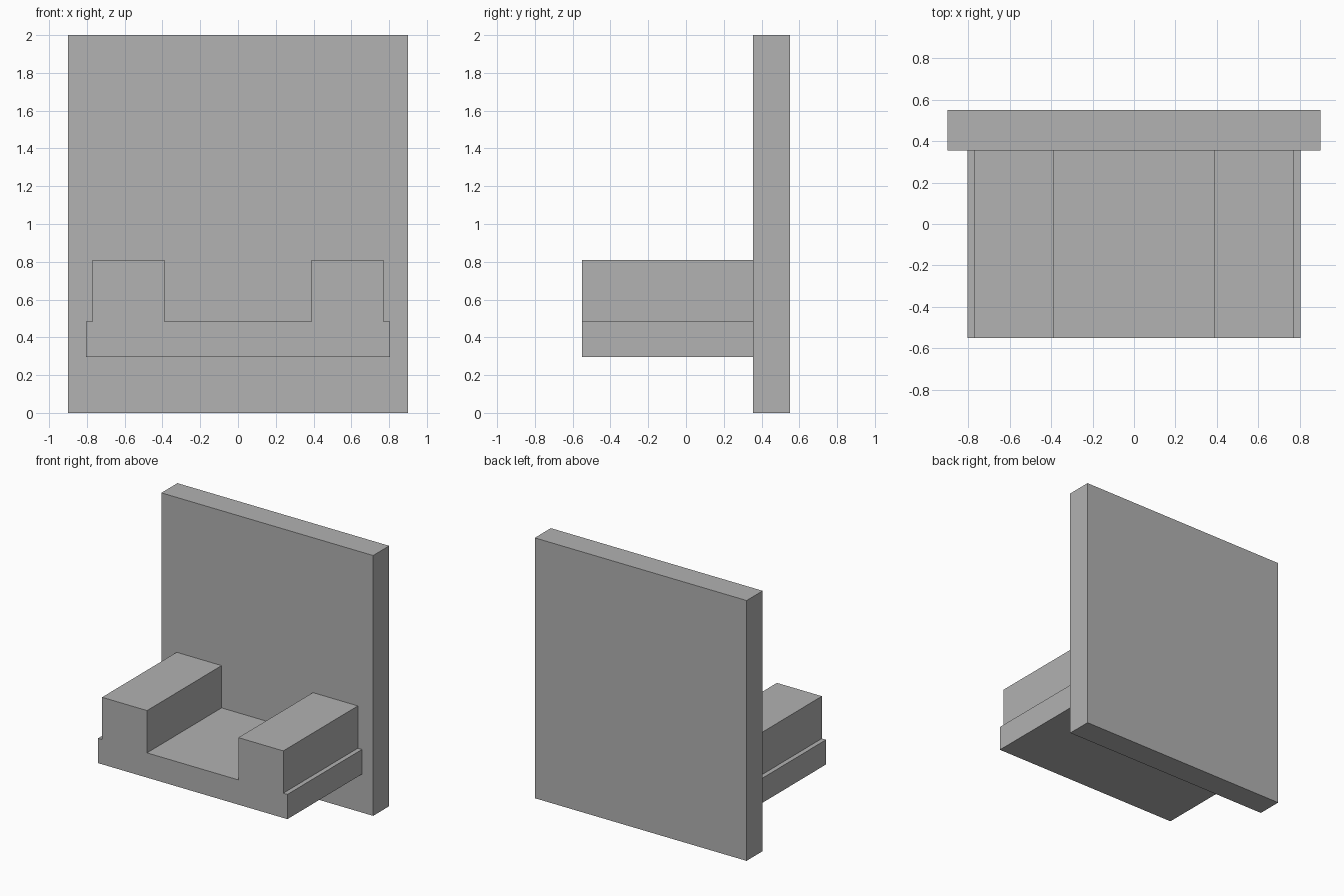
import bpy
import bmesh

cube = bpy.data.objects.get("Cube")
if cube:
    bpy.data.objects.remove(cube, do_unlink=True)

grey = bpy.data.materials.new("plain grey")
grey.use_nodes = True
colour = (0.445, 0.445, 0.445, 1)
grey.diffuse_color = colour
grey.node_tree.nodes["Principled BSDF"].inputs["Base Color"].default_value = colour


def extrude_profile(name, half, y_front, y_back):
    """Mirror a right-hand (x, z) outline across x = 0 and extrude it along y."""
    outline = half + [(-x, z) for x, z in reversed(half)]
    bm = bmesh.new()
    face = bm.faces.new([bm.verts.new((x, y_front, z)) for x, z in outline])
    result = bmesh.ops.extrude_face_region(bm, geom=[face], use_keep_orig=True)
    moved = [v for v in result["geom"] if isinstance(v, bmesh.types.BMVert)]
    bmesh.ops.translate(bm, verts=moved, vec=(0, y_back - y_front, 0))
    bmesh.ops.recalc_face_normals(bm, faces=bm.faces)
    mesh = bpy.data.meshes.new(name)
    bm.to_mesh(mesh)
    bm.free()
    mesh.materials.append(grey)
    obj = bpy.data.objects.new(name, mesh)
    bpy.context.collection.objects.link(obj)
    return obj


FRONT, JOIN, BACK = -0.55, 0.355, 0.55

# Upright panel
extrude_profile("back_panel", [(0.9, 0), (0.9, 2)], JOIN, BACK)

# Shelf with two raised arms and a small ledge on each outer side
shelf_half = [(0.805, 0.295), (0.805, 0.485), (0.77, 0.485),
              (0.77, 0.81), (0.388, 0.81), (0.388, 0.485)]
extrude_profile("shelf_with_arms", shelf_half, FRONT, JOIN)
